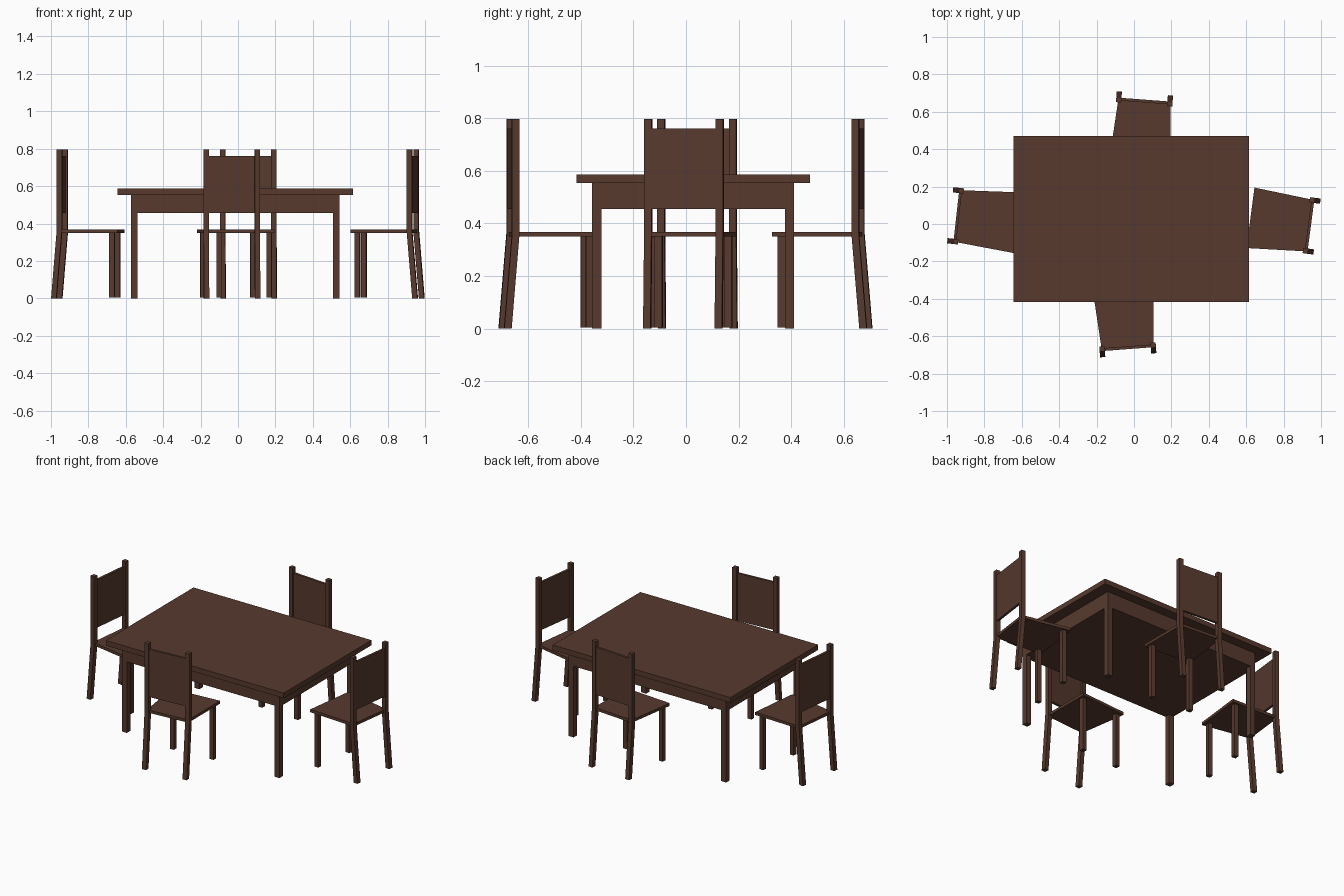
import bpy, bmesh
from math import radians
from mathutils import Matrix

if "Cube" in bpy.data.objects:
    bpy.data.objects.remove(bpy.data.objects["Cube"])

wood = bpy.data.materials.new("dark brown wood")
wood.diffuse_color = (0.095, 0.042, 0.027, 1)
wood.use_nodes = True
wood.node_tree.nodes["Principled BSDF"].inputs["Base Color"].default_value = wood.diffuse_color


def loft(name, sections, matrix=Matrix()):
    """Solid through stacked four-sided sections: (z, [(x, y) * 4])."""
    bm = bmesh.new()
    rings = [[bm.verts.new((x, y, z)) for x, y in pts] for z, pts in sections]
    bm.faces.new(rings[0][::-1])
    bm.faces.new(rings[-1])
    for a, b in zip(rings, rings[1:]):
        for i in range(4):
            j = (i + 1) % 4
            bm.faces.new((a[i], a[j], b[j], b[i]))
    bmesh.ops.recalc_face_normals(bm, faces=bm.faces)
    mesh = bpy.data.meshes.new(name)
    bm.to_mesh(mesh)
    bm.free()
    mesh.materials.append(wood)
    ob = bpy.data.objects.new(name, mesh)
    ob.matrix_world = matrix
    bpy.context.collection.objects.link(ob)
    return ob


def rect(x0, x1, y0, y1):
    return [(x0, y0), (x1, y0), (x1, y1), (x0, y1)]


def box(name, x0, x1, y0, y1, z0, z1, matrix=Matrix()):
    return loft(name, [(z0, rect(x0, x1, y0, y1)), (z1, rect(x0, x1, y0, y1))], matrix)


# Table: top, solid apron block and four corner legs
box("table_top", -0.645, 0.615, -0.416, 0.471, 0.553, 0.586)
AX0, AX1, AY0, AY1, LEG = -0.572, 0.543, -0.357, 0.411, 0.035
box("table_apron", AX0, AX1, AY0, AY1, 0.455, 0.553)
for x in (AX0, AX1 - LEG):
    for y in (AY0, AY1 - LEG):
        box("table_leg", x, x + LEG, y, y + LEG, 0, 0.455)


def chair(side, x, y, angle):
    """Chair whose back points along local +Y, origin between the back posts."""
    m = Matrix.Translation((x, y, 0)) @ Matrix.Rotation(radians(angle), 4, 'Z')
    h, splay = 0.014, 0.03
    # Tapered seat
    seat = [(-0.163, -0.315), (0.163, -0.315), (0.139, 0.005), (-0.139, 0.005)]
    loft(side + "_chair_seat", [(0.35, seat), (0.368, seat)], m)
    # Back panel between the posts
    box(side + "_chair_back_panel", -0.13, 0.13, -0.004, 0.011, 0.455, 0.76, m)
    for s in (-1, 1):
        # Back post, splayed outward below the seat
        c = s * 0.137
        straight = rect(c - h, c + h, -h, h)
        foot = rect(c - h, c + h, splay - h, splay + h)
        loft(side + "_chair_back_post", [(0, foot), (0.36, straight), (0.796, straight)], m)
        # Front leg
        c = s * 0.134
        box(side + "_chair_front_leg", c - h, c + h, -0.282 - h, -0.282 + h, 0.005, 0.35, m)


chair("front", -0.034, -0.658, 184.3)
chair("back", 0.055, 0.654, -4.3)
chair("right", 0.935, -0.008, -97.5)
chair("left", -0.939, 0.042, 83.6)
